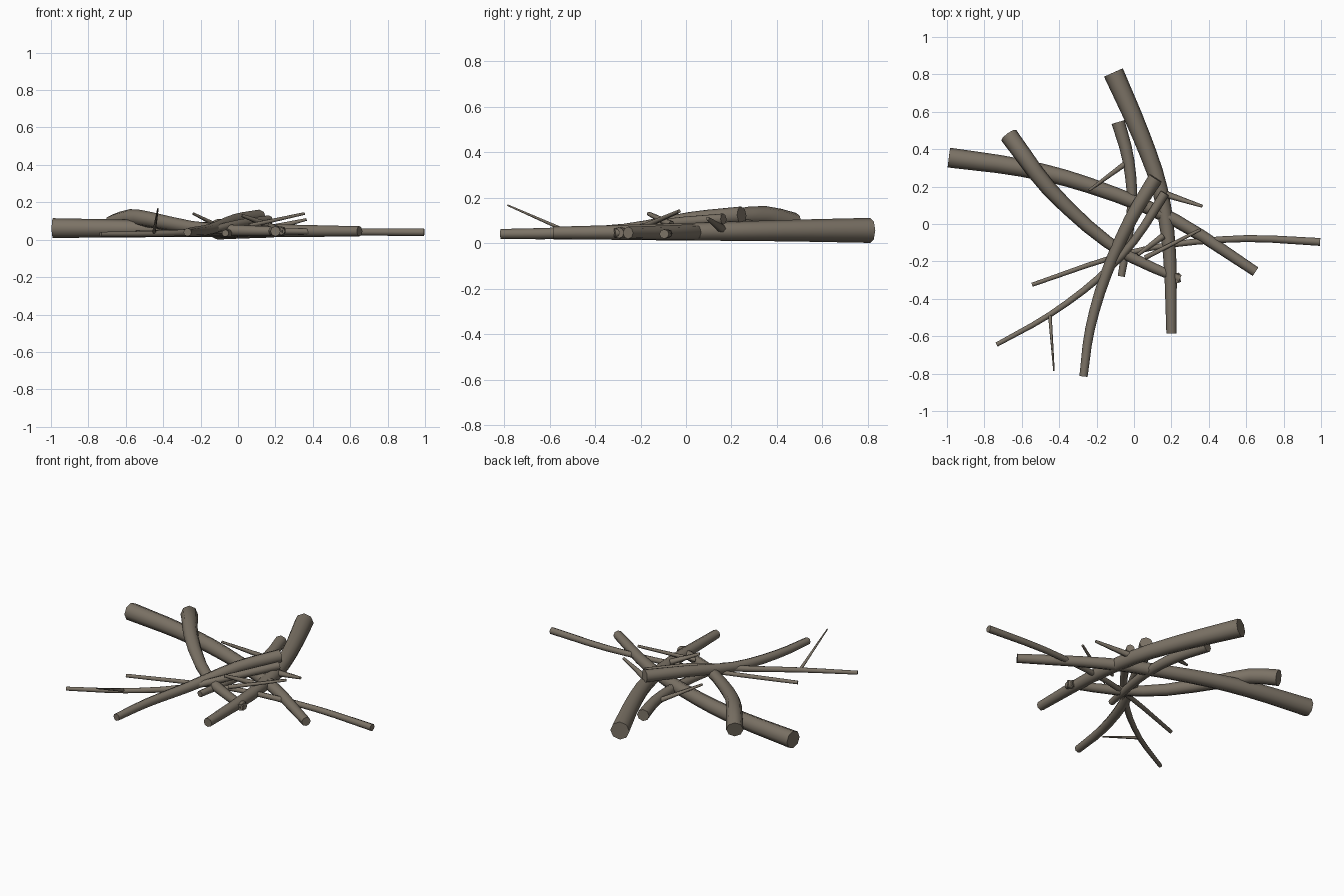
import bpy, bmesh, math
from mathutils import Vector

if "Cube" in bpy.data.objects:
    bpy.data.objects.remove(bpy.data.objects["Cube"])

wood = bpy.data.materials.new("weathered_wood")
wood.diffuse_color = (0.20, 0.17, 0.132, 1)
wood.use_nodes = True
wood.node_tree.nodes["Principled BSDF"].inputs["Base Color"].default_value = wood.diffuse_color


def smooth_path(points, steps):
    """Catmull-Rom path through the given points."""
    p = [Vector(q) for q in points]
    if len(p) == 2:
        return p
    p = [2 * p[0] - p[1]] + p + [2 * p[-1] - p[-2]]
    path = []
    for i in range(1, len(p) - 2):
        a, b, c, d = p[i - 1:i + 3]
        for s in range(steps):
            t = s / steps
            path.append(0.5 * (2 * b + (c - a) * t + (2 * a - 5 * b + 4 * c - d) * t * t
                               + (3 * b - a - 3 * c + d) * t ** 3))
    return path + [p[-2]]


def stick(name, points, r0, r1, sides=8, steps=3):
    """Tapered round branch swept along a path, with flat sawn ends."""
    path = smooth_path(points, steps)
    lengths = [0.0]
    for a, b in zip(path, path[1:]):
        lengths.append(lengths[-1] + (b - a).length)
    bm = bmesh.new()
    rings = []
    for i, c in enumerate(path):
        t = (path[min(i + 1, len(path) - 1)] - path[max(i - 1, 0)]).normalized()
        side = t.cross(Vector((0, 0, 1))).normalized()
        up = side.cross(t)
        r = r0 + (r1 - r0) * lengths[i] / lengths[-1]
        rings.append([bm.verts.new(c + r * (math.cos(a) * side + math.sin(a) * up))
                      for a in (2 * math.pi * k / sides for k in range(sides))])
    for a, b in zip(rings, rings[1:]):
        for k in range(sides):
            n = (k + 1) % sides
            bm.faces.new((a[k], a[n], b[n], b[k]))
    bm.faces.new(rings[0])
    bm.faces.new(rings[-1])
    bmesh.ops.recalc_face_normals(bm, faces=bm.faces)
    mesh = bpy.data.meshes.new(name)
    bm.to_mesh(mesh)
    bm.free()
    mesh.materials.append(wood)
    obj = bpy.data.objects.new(name, mesh)
    bpy.context.collection.objects.link(obj)
    bpy.ops.object.select_all(action='DESELECT')
    obj.select_set(True)
    bpy.context.view_layer.objects.active = obj
    bpy.ops.object.shade_smooth_by_angle(angle=math.radians(62))


# Large logs lying on the ground
stick("left_log", [(-0.99, 0.355, 0.062), (-0.6, 0.30, 0.06), (-0.235, 0.205, 0.055),
                   (0.22, 0.02, 0.048), (0.65, -0.255, 0.045)], 0.053, 0.027)
stick("back_log", [(-0.11, 0.81, 0.056), (0.035, 0.48, 0.055), (0.14, 0.18, 0.052),
                   (0.19, -0.16, 0.048), (0.20, -0.585, 0.045)], 0.055, 0.027)
# Logs resting on top of others
stick("bent_log", [(-0.67, 0.475, 0.085), (-0.575, 0.345, 0.118), (-0.46, 0.195, 0.105),
                   (-0.25, -0.01, 0.065), (-0.03, -0.17, 0.05), (0.245, -0.295, 0.045)],
      0.049, 0.024, steps=2)
stick("front_log", [(0.115, 0.245, 0.122), (-0.02, 0.02, 0.102), (-0.15, -0.27, 0.055),
                    (-0.235, -0.56, 0.043), (-0.27, -0.815, 0.04)], 0.039, 0.022)
# Medium branches
stick("middle_branch", [(-0.085, 0.545, 0.045), (-0.03, 0.34, 0.044),
                        (-0.012, 0.08, 0.04), (-0.068, -0.28, 0.035)], 0.036, 0.019)
stick("right_branch", [(0.995, -0.096, 0.04), (0.6, -0.078, 0.042), (0.2, -0.11, 0.045),
                       (-0.12, -0.18, 0.045), (-0.545, -0.325, 0.04)], 0.021, 0.011)
stick("left_branch", [(0.165, 0.165, 0.105), (0.0, -0.09, 0.085), (-0.19, -0.29, 0.045),
                      (-0.45, -0.485, 0.032), (-0.735, -0.645, 0.03)], 0.025, 0.012)
# Small knot at the end of the bent log
stick("end_knot", [(0.22, -0.265, 0.045), (0.232, -0.315, 0.045)], 0.022, 0.02)
# Thin straight twigs
twigs = [((-0.45, -0.485, 0.035), (-0.428, -0.785, 0.167), 0.010, 0.004),
         ((0.12, 0.175, 0.05), (0.365, 0.095, 0.108), 0.022, 0.008),
         ((0.06, -0.18, 0.075), (0.355, -0.03, 0.14), 0.013, 0.008),
         ((-0.05, 0.32, 0.045), (-0.24, 0.18, 0.14), 0.015, 0.007),
         ((0.155, -0.065, 0.08), (0.02, -0.165, 0.13), 0.018, 0.009)]
for i, (a, b, r0, r1) in enumerate(twigs):
    stick(f"twig_{i + 1}", [a, b], r0, r1, sides=6)
